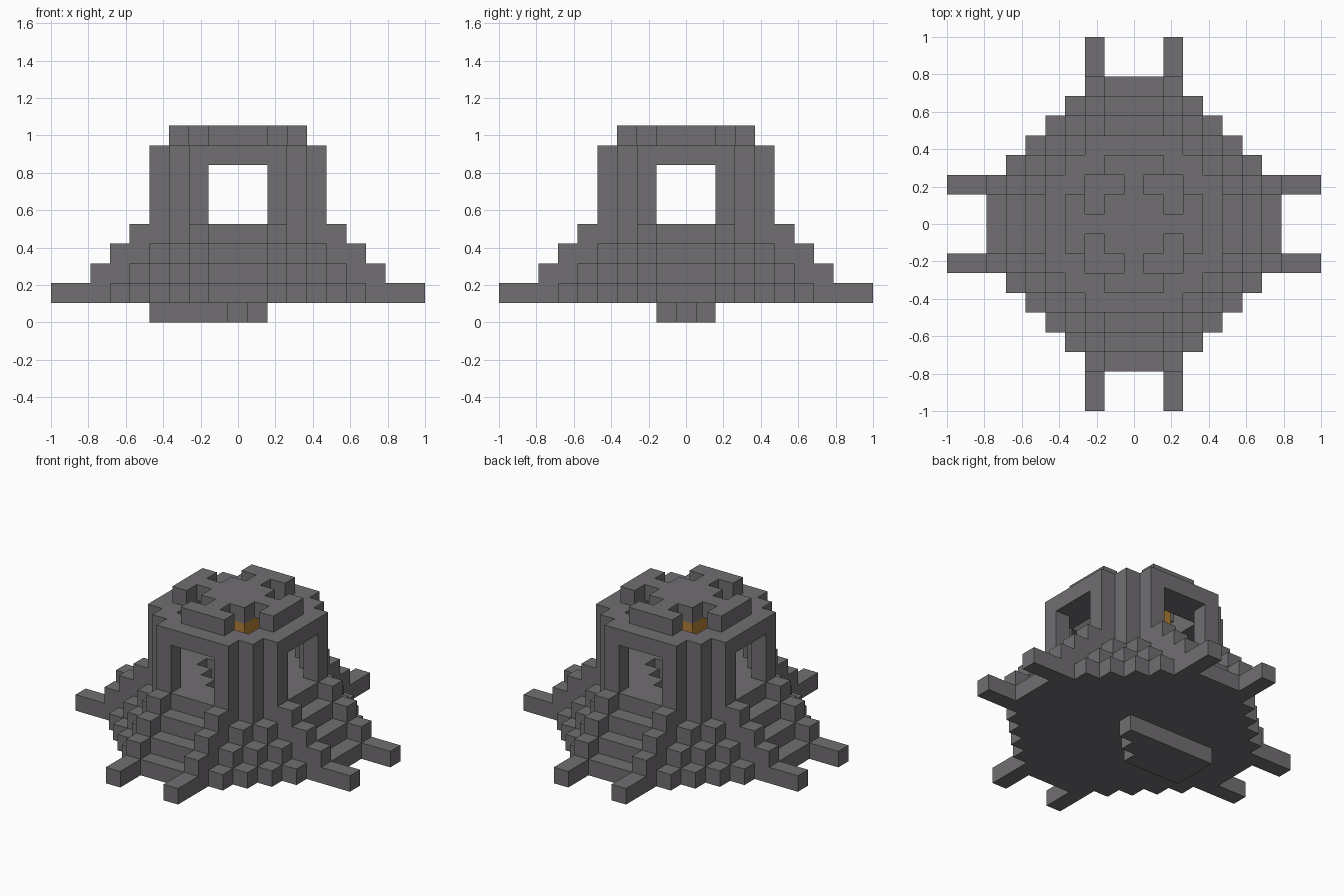
import bpy, bmesh
from mathutils import Vector

if "Cube" in bpy.data.objects:
    bpy.data.objects.remove(bpy.data.objects["Cube"])

U = 2 / 19          # edge of one block
R = range(-9, 10)   # block columns across


def material(name, color):
    m = bpy.data.materials.new(name)
    m.use_nodes = True
    m.diffuse_color = color
    m.node_tree.nodes["Principled BSDF"].inputs["Base Color"].default_value = color
    return m


stone = material("grey stone", (0.165, 0.158, 0.167, 1))
amber = material("amber glow", (0.42, 0.21, 0.035, 1))


# Each rule takes a = |x|, b = |y| and the layer k; the plan is symmetric
def ordered(a, b):
    return min(a, b), max(a, b)


def in_base(a, b, k):
    lo, hi = ordered(a, b)
    return a + b <= 9 and hi <= 7


def in_legs(a, b, k):
    lo, hi = ordered(a, b)
    return lo == 2 and hi >= 8


def in_terraces(a, b, k):
    lo, hi = ordered(a, b)
    slope = a + b <= 10 - k and hi <= 8 - k
    rib = lo == 2 and hi == 9 - k
    return (slope or rib) and a + b > 2   # shaft left open in the middle


def in_tower(a, b, k):
    lo, hi = ordered(a, b)
    return (hi == 4 and lo == 2) or (a == 3 and b == 3)


def in_roof(a, b, k):
    lo, hi = ordered(a, b)
    return a + b <= 6 and 3 <= hi <= 4


def in_lamp(a, b, k):
    return max(a, b) <= 1


def in_cap(a, b, k):
    lo, hi = ordered(a, b)
    return hi <= 1 or (lo == 0 and hi == 2) or (hi == 3 and lo <= 1)


def cells(rule, layers):
    return {(x, y, k) for x in R for y in R for k in layers
            if rule(abs(x), abs(y), k)}


# Keel under the base with one stepped end
keel = {(x, y, 0) for y in (-1, 0, 1) for x in range(-4, y + 1)}

parts = [
    ("keel", keel, stone),
    ("base", cells(in_base, [1]), stone),
    ("legs", cells(in_legs, [1]), stone),
    ("terraces", cells(in_terraces, [2, 3, 4]), stone),
    ("tower_walls", cells(in_tower, [5, 6, 7]), stone),
    ("roof_ring", cells(in_roof, [8]), stone),
    ("lamp", cells(in_lamp, [8]), amber),
    ("roof_cross", cells(in_cap, [9]), stone),
]
filled = set().union(*(p[1] for p in parts))


def build(name, blocks, mat):
    """Skin a set of blocks, leaving out faces buried against other blocks."""
    bm = bmesh.new()
    for c in sorted(blocks):
        centre = Vector((c[0], c[1], c[2] + 0.5))
        for axis in range(3):
            for sign in (-1, 1):
                n = Vector((0, 0, 0))
                n[axis] = sign
                if tuple(int(c[i] + n[i]) for i in range(3)) in filled:
                    continue
                u = Vector((0, 0, 0))
                u[(axis + 1) % 3] = 1
                v = n.cross(u)
                corners = [n - u - v, n + u - v, n + u + v, n - u + v]
                bm.faces.new([bm.verts.new((centre + q / 2) * U) for q in corners])
    bmesh.ops.remove_doubles(bm, verts=bm.verts, dist=U / 100)
    mesh = bpy.data.meshes.new(name)
    bm.to_mesh(mesh)
    bm.free()
    mesh.materials.append(mat)
    bpy.context.collection.objects.link(bpy.data.objects.new(name, mesh))


for part in parts:
    build(*part)
